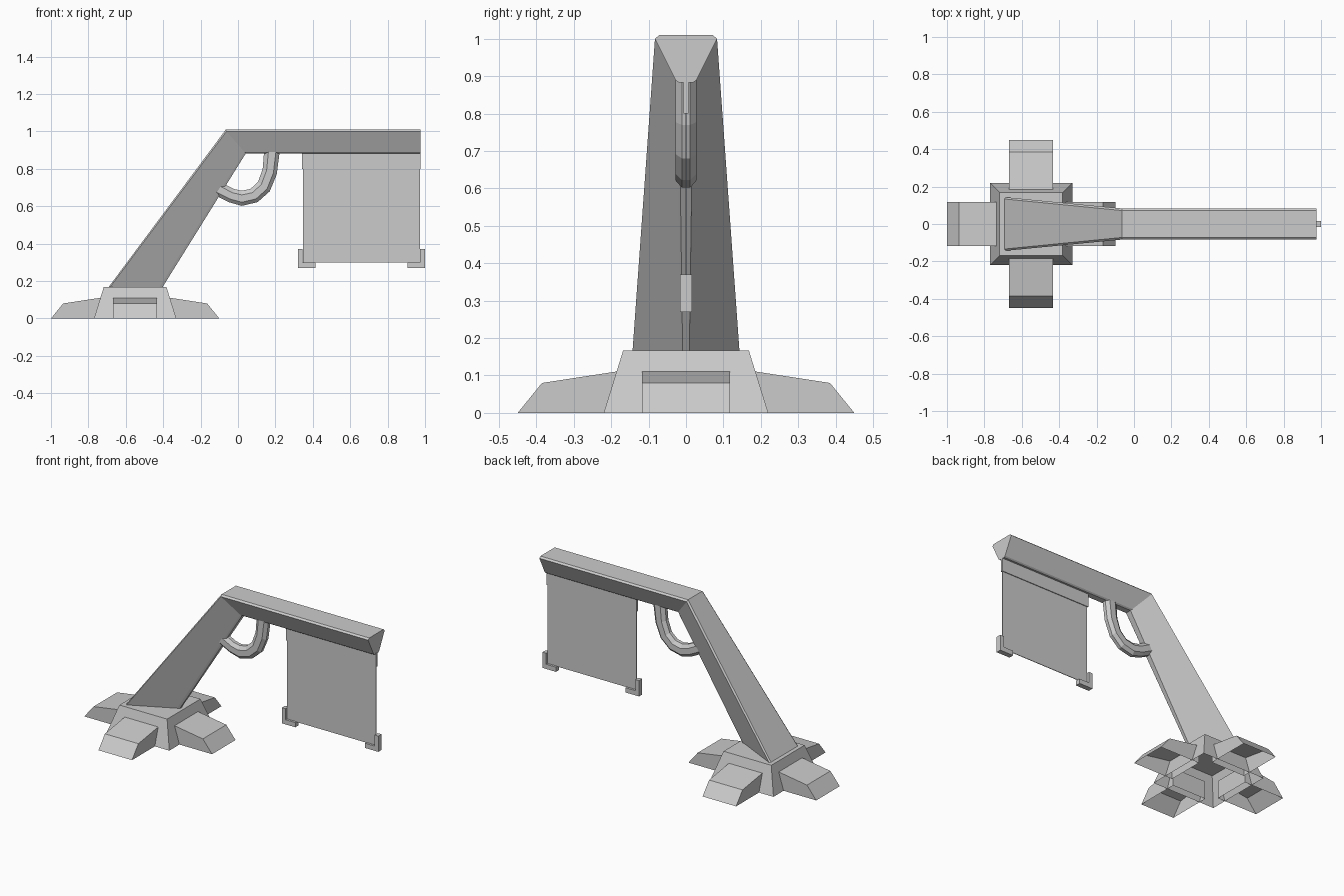
import bpy, bmesh, math
from mathutils import Matrix, Vector

if "Cube" in bpy.data.objects:
    bpy.data.objects.remove(bpy.data.objects["Cube"])

CX = -0.55  # centre of the pedestal


def finish(bm, name):
    bmesh.ops.recalc_face_normals(bm, faces=bm.faces[:])
    me = bpy.data.meshes.new(name)
    bm.to_mesh(me)
    bm.free()
    ob = bpy.data.objects.new(name, me)
    bpy.context.collection.objects.link(ob)
    return ob


def loft(name, rings, cap_start=True, cap_end=True):
    """Skin a list of equal-length closed rings of 3D points."""
    bm = bmesh.new()
    vr = [[bm.verts.new(p) for p in r] for r in rings]
    n = len(vr[0])
    for a, b in zip(vr, vr[1:]):
        for i in range(n):
            j = (i + 1) % n
            bm.faces.new((a[i], a[j], b[j], b[i]))
    if cap_start:
        bm.faces.new(vr[0])
    if cap_end:
        bm.faces.new(vr[-1])
    return finish(bm, name)


def rect(hx, hy, z, cx=0):
    return [(cx - hx, -hy, z), (cx + hx, -hy, z), (cx + hx, hy, z), (cx - hx, hy, z)]


def section(half):
    """Mirror a half section of (x, half width, z) across y = 0."""
    return [(x, w, z) for x, w, z in half] + [(x, -w, z) for x, w, z in reversed(half)]


def slab(name, outline, half_y):
    """Extrude an x-z outline symmetrically along y."""
    return loft(name, [[(x, s * half_y, z) for x, z in outline] for s in (-1, 1)])


# Pedestal, hollow underneath
loft("pedestal", [rect(0.22, 0.22, 0, CX), rect(0.168, 0.168, 0.167, CX)], cap_start=False)

# Four wedge feet around the pedestal, hollow underneath
for k, side in enumerate(("right", "back", "left", "front")):
    foot = slab(side + "_foot", [(0.17, 0), (0.45, 0), (0.385, 0.08), (0.17, 0.113)], 0.118)
    bm = bmesh.new()
    bm.from_mesh(foot.data)
    bottom = [f for f in bm.faces if all(v.co.z < 1e-4 for v in f.verts)]
    bmesh.ops.delete(bm, geom=bottom, context='FACES_ONLY')
    bm.to_mesh(foot.data)
    bm.free()
    foot.data.transform(Matrix.Translation((CX, 0, 0)) @ Matrix.Rotation(k * math.pi / 2, 4, 'Z'))

# Bent arm: tapering leg, knee, then the level beam
loft("arm", [
    section([(-0.694, 0.134, 0.165), (-0.686, 0.143, 0.165), (-0.422, 0.014, 0.165), (-0.405, 0.009, 0.165)]),
    section([(-0.065, 0.072, 1.01), (-0.062, 0.083, 1.0), (0.035, 0.028, 0.89), (0.042, 0.019, 0.883)]),
    section([(0.975, 0.072, 1.01), (0.975, 0.083, 1.0), (0.975, 0.028, 0.89), (0.975, 0.019, 0.883)]),
])

# Curved brace under the knee, octagonal section
outer = [(0.224, 0.9), (0.207, 0.77), (0.17, 0.68), (0.105, 0.622), (0.02, 0.602), (-0.05, 0.622), (-0.125, 0.66)]
inner = [(0.14, 0.9), (0.132, 0.8), (0.107, 0.73), (0.066, 0.692), (0.02, 0.683), (-0.022, 0.692), (-0.09, 0.728)]
rings = []
for o, i in zip(outer, inner):
    o, i = Vector(o), Vector(i)
    half = []
    for t, w in ((0, 0.011), (0.24, 0.028), (0.72, 0.028), (1, 0.011)):
        p = o.lerp(i, t)
        half.append((p.x, w, p.y))
    rings.append(section(half))
loft("curved_brace", rings)

# Hanging panel with its top rail
loft("panel", [rect(0.3125, 0.002, 0.298, 0.66), rect(0.3125, 0.002, 0.81, 0.66)])
loft("panel_rail", [rect(0.317, 0.007, 0.8, 0.66), rect(0.317, 0.007, 0.89, 0.66)])

# L-shaped corner brackets, mirrored about the panel centre
shape = [(0.34, 0.27), (0.34, 0.37), (0.314, 0.37), (0.314, 0.3), (0.245, 0.3), (0.245, 0.27)]
for side, s in (("left", -1), ("right", 1)):
    slab(side + "_corner_bracket", [(0.66 + s * x, z) for x, z in shape], 0.016)
